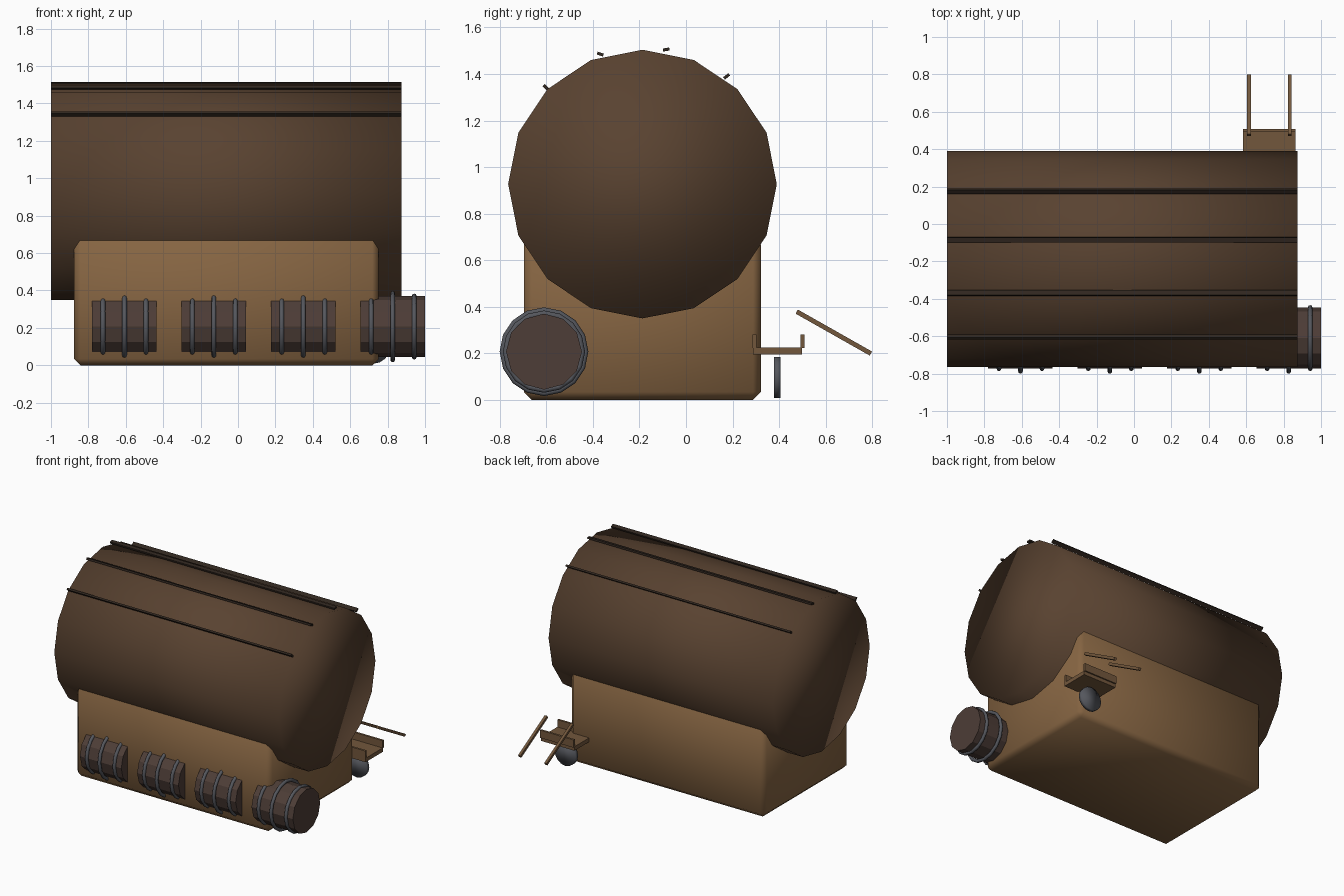
import bpy
from math import radians, cos, sin, pi

if "Cube" in bpy.data.objects:
    bpy.data.objects.remove(bpy.data.objects["Cube"])


def material(name, rgb):
    m = bpy.data.materials.new(name)
    m.diffuse_color = (*rgb, 1)
    m.use_nodes = True
    m.node_tree.nodes["Principled BSDF"].inputs["Base Color"].default_value = m.diffuse_color
    return m


WOOD = material("wood", (0.24, 0.13, 0.055))
DARK_WOOD = material("dark_wood", (0.10, 0.055, 0.03))
SEAM = material("seam_wood", (0.03, 0.02, 0.014))
STAVE = material("barrel_wood", (0.075, 0.047, 0.038))
IRON = material("iron", (0.09, 0.095, 0.11))
TRAY = material("tray_wood", (0.17, 0.095, 0.045))


def finish(name, mat, smooth=False):
    ob = bpy.context.object
    ob.name = name
    ob.data.materials.append(mat)
    if smooth:
        bpy.ops.object.shade_smooth()
    return ob


def box(name, lo, hi, mat, rot_x=0, bevel=0):
    mid = [(a + b) / 2 for a, b in zip(lo, hi)]
    bpy.ops.mesh.primitive_cube_add(size=1, location=mid, rotation=(rot_x, 0, 0))
    ob = bpy.context.object
    ob.scale = [b - a for a, b in zip(lo, hi)]
    bpy.ops.object.transform_apply(location=False, rotation=False, scale=True)
    if bevel:
        mod = ob.modifiers.new("bevel", 'BEVEL')
        mod.width = bevel
        mod.segments = 1
    return finish(name, mat, bool(bevel))


def cylinder(name, r, length, loc, sides, mat, axis='X', smooth=False):
    rot = (0, pi / 2, 0) if axis == 'X' else (pi / 2, 0, 0)
    bpy.ops.mesh.primitive_cylinder_add(vertices=sides, radius=r, depth=length,
                                        location=loc, rotation=rot)
    return finish(name, mat, smooth)


# base and large cylindrical roof
box("base", (-0.877, -0.697, 0), (0.752, 0.322, 0.70), WOOD, bevel=0.034)
CY, CZ, CX, LENGTH = -0.187, 0.927, -0.0625, 1.875
cylinder("roof_drum", 0.577, LENGTH, (CX, CY, CZ), 16, DARK_WOOD, smooth=True)

# long battens on the roof
for i, deg in enumerate((52, 80, 108, 135)):
    a = radians(deg)
    y, z = CY + 0.587 * cos(a), CZ + 0.587 * sin(a)
    box(f"roof_batten_{i + 1}", (CX - LENGTH / 2, y - 0.014, z - 0.0065),
        (CX + LENGTH / 2, y + 0.014, z + 0.0065), SEAM, rot_x=pi / 2 - a)

# row of hooped barrels along the front
for i in range(4):
    x, y, z = -0.607 + i * 0.478, -0.61, 0.207
    cylinder(f"barrel_{i + 1}", 0.163, 0.345, (x, y, z), 12, STAVE)
    for j, (dx, r) in enumerate(((-0.115, 0.164), (0, 0.178), (0.115, 0.164))):
        bpy.ops.mesh.primitive_torus_add(
            major_radius=r, minor_radius=0.0125, major_segments=16, minor_segments=8,
            location=(x + dx, y, z), rotation=(0, pi / 2, 0))
        finish(f"barrel_{i + 1}_hoop_{j + 1}", IRON, True)

# wheelbarrow at the back: tray, end boards, handles, wheel
BX = 0.724
box("barrow_tray", (BX - 0.14, 0.288, 0.195), (BX + 0.14, 0.498, 0.225), TRAY)
for name, y in (("inner", 0.286), ("outer", 0.492)):
    box(f"barrow_{name}_board", (BX - 0.14, y, 0.222), (BX + 0.14, y + 0.016, 0.28), TRAY)
for side, s in (("left", -1), ("right", 1)):
    hx = BX + s * 0.109
    box(f"barrow_{side}_handle", (hx - 0.01, 0.635 - 0.183, 0.279),
        (hx + 0.01, 0.635 + 0.183, 0.299), TRAY, rot_x=radians(-29.5))
cylinder("barrow_wheel", 0.088, 0.028, (BX, 0.393, 0.097), 16, IRON, axis='Y', smooth=True)
